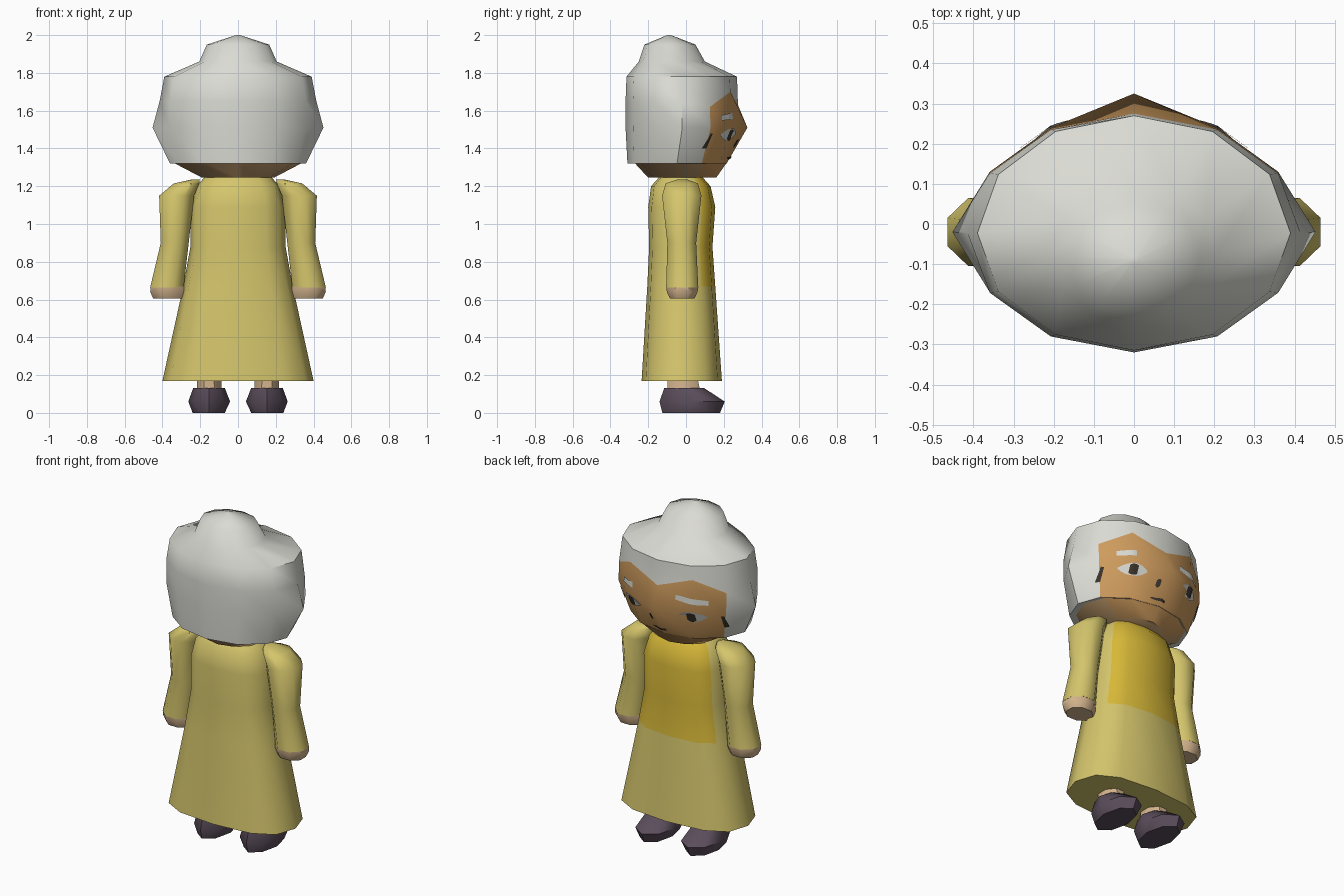
import bpy, bmesh, math
from mathutils import Vector
from mathutils.bvhtree import BVHTree

if "Cube" in bpy.data.objects:
    bpy.data.objects.remove(bpy.data.objects["Cube"])


def material(name, rgb):
    m = bpy.data.materials.new(name)
    m.diffuse_color = (*rgb, 1)
    m.use_nodes = True
    m.node_tree.nodes["Principled BSDF"].inputs["Base Color"].default_value = m.diffuse_color
    return m


HAIR = material("silver_hair", (0.71, 0.71, 0.66))
FACE = material("warm_skin", (0.62, 0.33, 0.11))
SKIN = material("pale_skin", (0.66, 0.46, 0.27))
NECK = material("neck_skin", (0.57, 0.35, 0.16))
DRESS = material("soft_yellow", (0.66, 0.56, 0.15))
GOLD = material("golden_yellow", (0.68, 0.48, 0.04))
SHOE = material("plum_leather", (0.105, 0.075, 0.105))
DARK = material("dark_brown", (0.045, 0.035, 0.025))


def finish(name, bm, mats, angle=45):
    bmesh.ops.recalc_face_normals(bm, faces=bm.faces)
    me = bpy.data.meshes.new(name)
    bm.to_mesh(me)
    bm.free()
    for m in mats:
        me.materials.append(m)
    me.shade_smooth()
    me.set_sharp_from_angle(angle=math.radians(angle))
    ob = bpy.data.objects.new(name, me)
    bpy.context.collection.objects.link(ob)
    return ob


def loft(name, rings, mats, rule=None, angle=45):
    """Skin a stack of equal point rings and close both ends."""
    bm = bmesh.new()
    rows = [[bm.verts.new(p) for p in r] for r in rings]
    n = len(rows[0])
    for a, b in zip(rows, rows[1:]):
        for i in range(n):
            j = (i + 1) % n
            bm.faces.new((a[i], a[j], b[j], b[i]))
    bm.faces.new(rows[0])
    bm.faces.new(rows[-1])
    if rule:
        for f in bm.faces:
            f.material_index = rule(f.calc_center_median())
    bmesh.ops.remove_doubles(bm, verts=bm.verts, dist=1e-5)
    return finish(name, bm, mats, angle)


def ring(z, x0, x1, y0, y1, n=12, power=1.0, turn=0.0):
    """Rounded ring; index 0 points to +y. A power below 1 makes it boxier."""
    pts = []
    for i in range(n):
        a = 2 * math.pi * (i + turn) / n
        s, c = math.sin(a), math.cos(a)
        x = math.copysign(abs(s) ** power, s) if abs(s) > 1e-6 else 0
        y = math.copysign(abs(c) ** power, c) if abs(c) > 1e-6 else 0
        pts.append(Vector(((x0 + x1) / 2 + x * (x1 - x0) / 2,
                           (y0 + y1) / 2 + y * (y1 - y0) / 2, z)))
    return pts


# Head: hair cap with bun, face cut out on the +y side
head_rings = [ring(z, -w, w, y0, y1) for z, w, y0, y1 in (
    (1.32, 0.36, -0.31, 0.215), (1.51, 0.415, -0.32, 0.28),
    (1.65, 0.415, -0.32, 0.275), (1.78, 0.39, -0.315, 0.27),
    (1.86, 0.205, -0.25, 0.10), (1.95, 0.165, -0.22, 0.05),
    (2.0, 0.01, -0.10, -0.08))]
head_rings[1][0].y = 0.325
for i in (3, 9):
    head_rings[1][i].x *= 1.09
for i, z in ((0, 1.63), (1, 1.70), (11, 1.70), (2, 1.62), (10, 1.62)):
    head_rings[2][i].z = z
head = loft("head_and_hair", head_rings, [HAIR, FACE],
            lambda c: int(c.y > 0.12 and 1.33 < c.z < 1.625), 50)

# Jaw under the hair
loft("jaw", [ring(1.245, -0.19, 0.19, -0.20, 0.16),
             ring(1.321, -0.335, 0.335, -0.27, 0.213)], [NECK, FACE],
     lambda c: int(c.y > 0.09 and c.z > 1.25))

# Face details laid on the head surface
bm = bmesh.new()
bm.from_mesh(head.data)
bmesh.ops.triangulate(bm, faces=bm.faces)
surface = BVHTree.FromBMesh(bm)
bm.free()


def patch(name, cx, cz, w, h, mat, lift, taper=0.0, slope=0.0):
    """Thin plate on the face; taper 1 gives a pointed oval."""
    bm = bmesh.new()
    nx, nz = 8, 4
    grid = []
    for i in range(nx + 1):
        u = i / nx * 2 - 1
        hh = h * (1 - taper * 0.93 * u * u)
        col = []
        for k in range(nz + 1):
            x = cx + u * w
            z = cz + (k / nz * 2 - 1) * hh + slope * u * w
            hit = surface.ray_cast(Vector((x, 1, z)), Vector((0, -1, 0)))
            col.append(bm.verts.new(hit[0] + hit[1] * lift))
        grid.append(col)
    for a, b in zip(grid, grid[1:]):
        for k in range(nz):
            bm.faces.new((a[k], a[k + 1], b[k + 1], b[k]))
    ob = finish(name, bm, [mat])
    if ob.data.polygons[0].normal.y < 0:
        ob.data.flip_normals()


for side, s in (("right", 1), ("left", -1)):
    patch(side + "_eye_white", s * 0.195, 1.475, 0.075, 0.034, HAIR, 0.005, 1)
    patch(side + "_iris", s * 0.195, 1.475, 0.022, 0.03, DARK, 0.008, 0.3)
    patch(side + "_brow", s * 0.195, 1.572, 0.085, 0.017, HAIR, 0.005, 0.2, -0.12 * s)
    patch(side + "_sideburn", s * 0.338, 1.44, 0.008, 0.04, DARK, 0.004)
    patch(side + "_nostril", s * 0.045, 1.43, 0.012, 0.022, DARK, 0.005, 0.5)
patch("mouth", 0, 1.352, 0.065, 0.007, DARK, 0.005, 0.6)

# Dress with a golden bodice panel on the face side
loft("dress", [ring(z, -w, w, y0, y1, 12, 0.75) for z, w, y0, y1 in (
    (0.17, 0.40, -0.235, 0.19), (0.67, 0.29, -0.205, 0.155),
    (0.88, 0.252, -0.195, 0.14), (1.09, 0.25, -0.20, 0.155),
    (1.20, 0.22, -0.185, 0.13), (1.245, 0.18, -0.145, 0.09))],
     [DRESS, GOLD], lambda c: int(c.y > 0.065 and c.z > 0.67))

for side, s in (("right", 1), ("left", -1)):
    def part(name, specs, mat, n=8, turn=0.5, angle=45):
        rings = [ring(z, x0, x1, y0, y1, n, 1.0, turn) for z, x0, x1, y0, y1 in specs]
        for r in rings:
            for p in r:
                p.x *= s
        return loft(side + name, rings, [mat], None, angle)

    # Sleeve and mitten hand
    part("_sleeve", ((0.665, 0.28, 0.472, -0.112, 0.072), (0.90, 0.255, 0.415, -0.105, 0.06),
                     (1.15, 0.225, 0.425, -0.135, 0.09), (1.215, 0.20, 0.345, -0.115, 0.07),
                     (1.235, 0.20, 0.25, -0.05, 0.01)), DRESS, 8, 0.5, 55)
    part("_hand", ((0.605, 0.29, 0.455, -0.09, 0.05), (0.64, 0.278, 0.472, -0.108, 0.068),
                   (0.668, 0.279, 0.471, -0.111, 0.071)), SKIN)

    # Ankle and shoe
    part("_ankle", ((0.10, 0.08, 0.225, -0.105, 0.085), (0.20, 0.085, 0.22, -0.105, 0.065)), SKIN)
    part("_shoe", ((0.0, 0.07, 0.24, -0.125, 0.18), (0.06, 0.042, 0.263, -0.14, 0.205),
                   (0.132, 0.07, 0.237, -0.115, 0.095)), SHOE, 8, 0.0)
